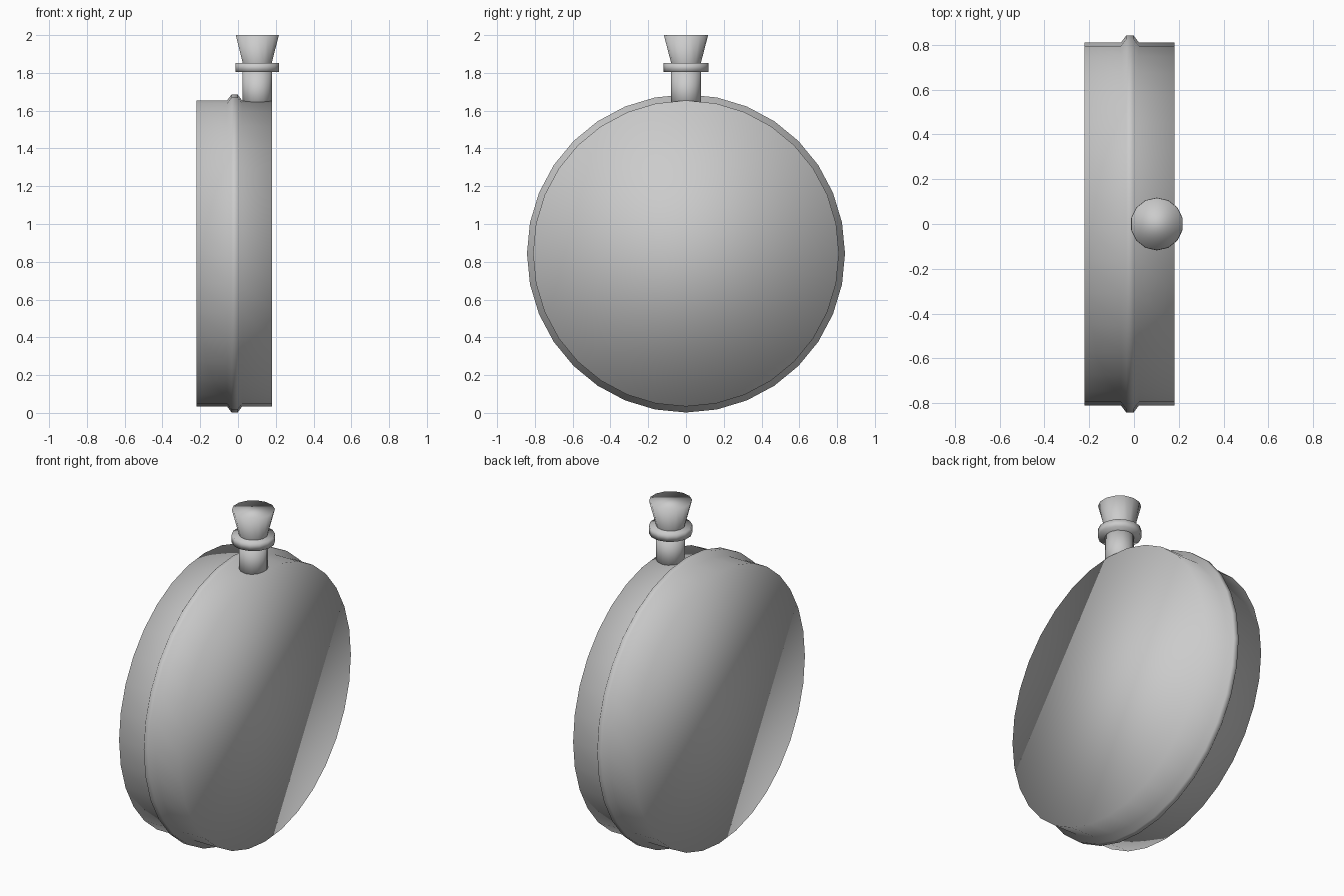
import bpy, bmesh
from math import sin, cos, tau

if "Cube" in bpy.data.objects:
    bpy.data.objects.remove(bpy.data.objects["Cube"])


def lathe(name, profile, sides, place):
    """Spin (radius, height) points into a closed, capped, smooth solid."""
    bm = bmesh.new()
    rings = [[bm.verts.new(place(r * cos(tau * i / sides), r * sin(tau * i / sides), h))
              for i in range(sides)] for r, h in profile]
    for a, b in zip(rings, rings[1:]):
        for i in range(sides):
            j = (i + 1) % sides
            bm.faces.new((a[i], a[j], b[j], b[i]))
    bm.faces.new(rings[0])
    bm.faces.new(rings[-1])
    bmesh.ops.recalc_face_normals(bm, faces=bm.faces)
    for f in bm.faces:
        f.smooth = True
    mesh = bpy.data.meshes.new(name)
    bm.to_mesh(mesh)
    bm.free()
    obj = bpy.data.objects.new(name, mesh)
    bpy.context.collection.objects.link(obj)
    return obj


# Round flask body: a disc lying along x with a raised seam around it
lathe("flask_body",
      [(0.81, -0.22), (0.81, -0.058), (0.842, -0.034), (0.842, -0.002),
       (0.81, 0.022), (0.81, 0.18)],
      32, lambda u, v, h: (h, u, v + 0.844))

# Neck, starting inside the body
lathe("neck", [(0.079, 1.60), (0.079, 1.81)],
      14, lambda u, v, h: (0.102 + v, u, h))

# Collar ring
lathe("collar", [(0.118, 1.805), (0.118, 1.852)],
      14, lambda u, v, h: (0.102 + v, u, h))

# Flared stopper
lathe("stopper", [(0.078, 1.84), (0.079, 1.853), (0.117, 2.0)],
      14, lambda u, v, h: (0.102 + v, u, h))
